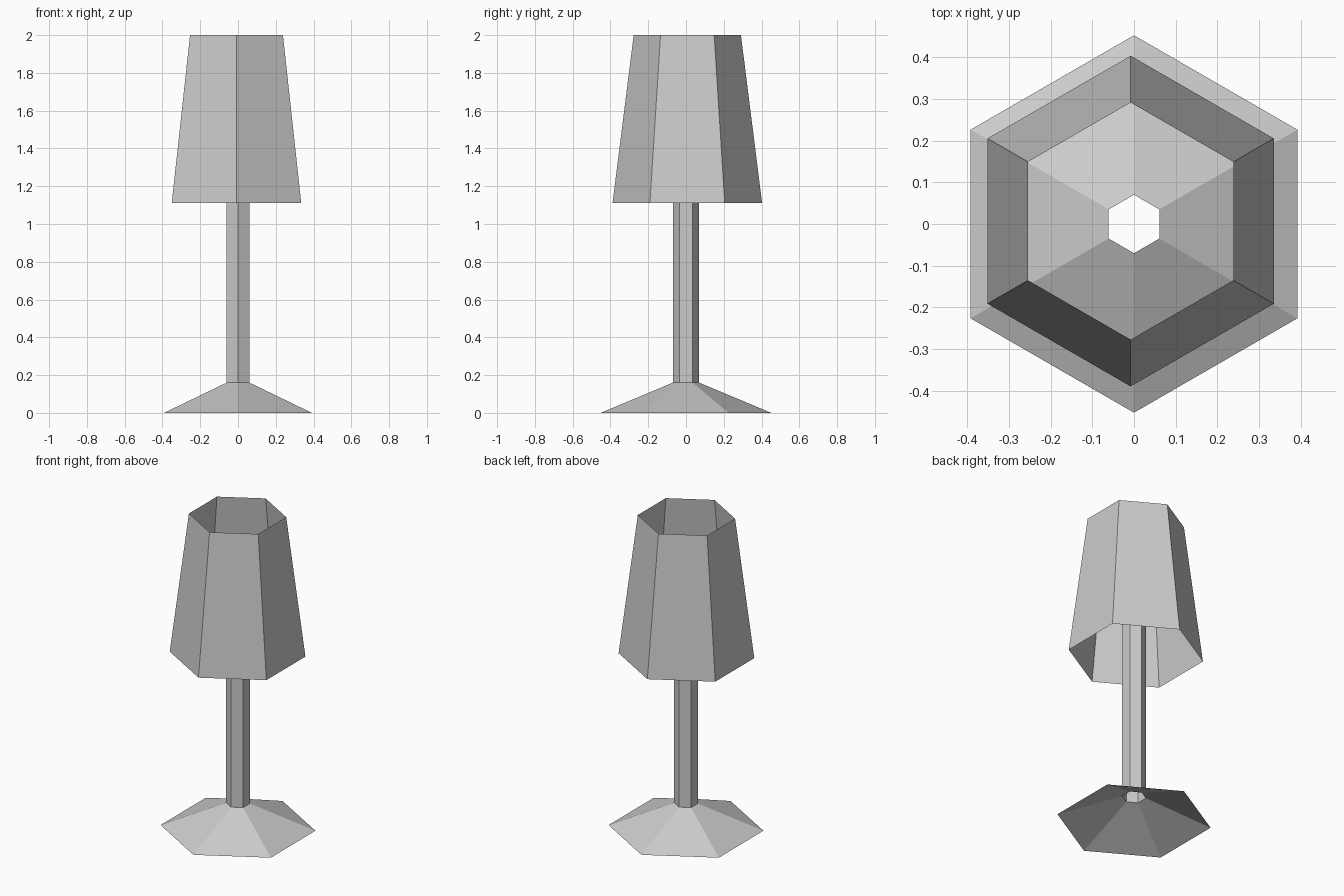
import bpy, bmesh
from math import sin, cos, pi

if "Cube" in bpy.data.objects:
    bpy.data.objects.remove(bpy.data.objects["Cube"])


def hex_shell(name, profile, centre=(0, 0)):
    """Open six-sided shell through (radius, z) rings, corners on the y axis."""
    bm = bmesh.new()
    rings = []
    for r, z in profile:
        rings.append([bm.verts.new((centre[0] + r * sin(i * pi / 3),
                                    centre[1] + r * cos(i * pi / 3), z))
                      for i in range(6)])
    for low, high in zip(rings, rings[1:]):
        for i in range(6):
            j = (i + 1) % 6
            bm.faces.new((low[j], low[i], high[i], high[j]))
    mesh = bpy.data.meshes.new(name)
    bm.to_mesh(mesh)
    bm.free()
    obj = bpy.data.objects.new(name, mesh)
    bpy.context.collection.objects.link(obj)
    return obj


# Flared foot, hollow underneath
hex_shell("base", [(0.452, 0.0), (0.07, 0.16)])
# Hollow stem, ending inside the shade
hex_shell("stem", [(0.07, 0.16), (0.07, 1.5)])
# Tapered shade, open at both ends and slightly off centre
hex_shell("shade", [(0.396, 1.11), (0.284, 2.0)], (-0.008, 0.007))
